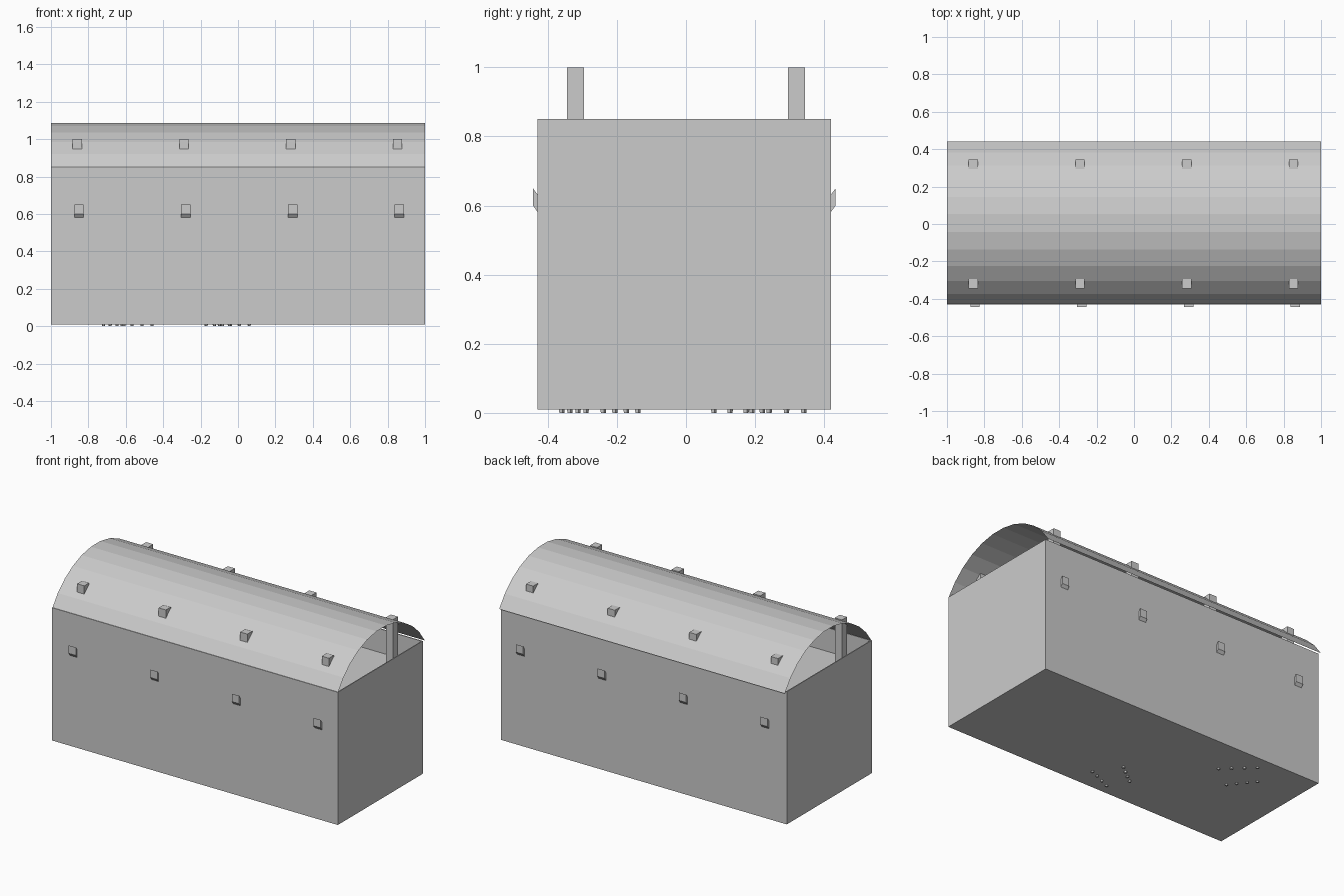
import bpy, math

if "Cube" in bpy.data.objects:
    bpy.data.objects.remove(bpy.data.objects["Cube"])


def mesh_object(name, verts, faces):
    me = bpy.data.meshes.new(name)
    me.from_pydata(verts, [], faces)
    me.update()
    ob = bpy.data.objects.new(name, me)
    bpy.context.collection.objects.link(ob)
    return ob


def prism_x(name, profile, x0, x1):
    """Closed y-z profile (counter-clockwise seen from +x) extruded along x."""
    n = len(profile)
    verts = [(x, y, z) for x in (x0, x1) for y, z in profile]
    faces = [tuple(range(n))[::-1], tuple(range(n, 2 * n))]
    faces += [(i, (i + 1) % n, n + (i + 1) % n, n + i) for i in range(n)]
    return mesh_object(name, verts, faces)


def box(name, x0, x1, y0, y1, z0, z1):
    return prism_x(name, [(y0, z0), (y1, z0), (y1, z1), (y0, z1)], x0, x1)


FRONT, BACK, BASE, RIM = -0.43, 0.42, 0.01, 0.85
T = 0.006

# floor, walls and loft floor
box("floor", -1, 1, FRONT, BACK, BASE, BASE + T)
box("front_wall", -1, 1, FRONT, FRONT + T, BASE, RIM)
box("back_wall", -1, 1, BACK - T, BACK, BASE, RIM)
box("left_wall", -1, -1 + T, FRONT, BACK, BASE, RIM)
box("right_wall", 1 - T, 1, FRONT, BACK, BASE, RIM)
box("loft_floor", -1 + T, 1 - T, FRONT + T, BACK - T, 0.69, 0.70)

# barrel roof: faceted thin sheet, open at both ends
SEGS, RADIUS, YC, ZC = 11, 0.509, 0.005, 0.581
half = math.asin(0.435 / RADIUS)
verts = []
for i in range(SEGS + 1):
    a = -half + 2 * half * i / SEGS
    y, z = YC + RADIUS * math.sin(a), ZC + RADIUS * math.cos(a)
    verts += [(-1, y, z), (1, y, z)]
mesh_object("barrel_roof", verts,
            [(2 * i, 2 * i + 1, 2 * i + 3, 2 * i + 2) for i in range(SEGS)])

# posts poking through the roof, and slanted braces poking through the walls
for k in range(4):
    x = -0.86 + k * 0.571
    xb = x + 0.01
    for side, s in (("front", -1), ("back", 1)):
        y0, y1 = sorted((s * 0.295, s * 0.345))
        box(f"{side}_post_{k + 1}", x - 0.025, x + 0.025, y0, y1, BASE, 1.0)
        wall = FRONT if s < 0 else BACK
        outer, inner = wall + s * 0.013, wall - s * 0.09
        prof = [(inner, 0.46), (outer, 0.60), (outer, 0.65), (inner, 0.51)]
        if s < 0:
            prof.reverse()
        prism_x(f"{side}_brace_{k + 1}", prof, xb - 0.025, xb + 0.025)

# rows of small feet showing under the floor
rows = [((0.06, -0.29), (-0.10, -0.36)), ((-0.04, -0.14), (-0.17, -0.24)),
        ((-0.46, 0.19), (-0.62, 0.34)), ((-0.61, 0.08), (-0.72, 0.22))]
for r, (a, b) in enumerate(rows):
    for i in range(4):
        x, y = (a[j] + (b[j] - a[j]) * i / 3 for j in (0, 1))
        bpy.ops.mesh.primitive_cone_add(vertices=5, radius1=0.008, radius2=0.012,
                                        depth=0.04, location=(x, y, 0.02))
        bpy.context.object.name = f"foot_{r + 1}_{i + 1}"
